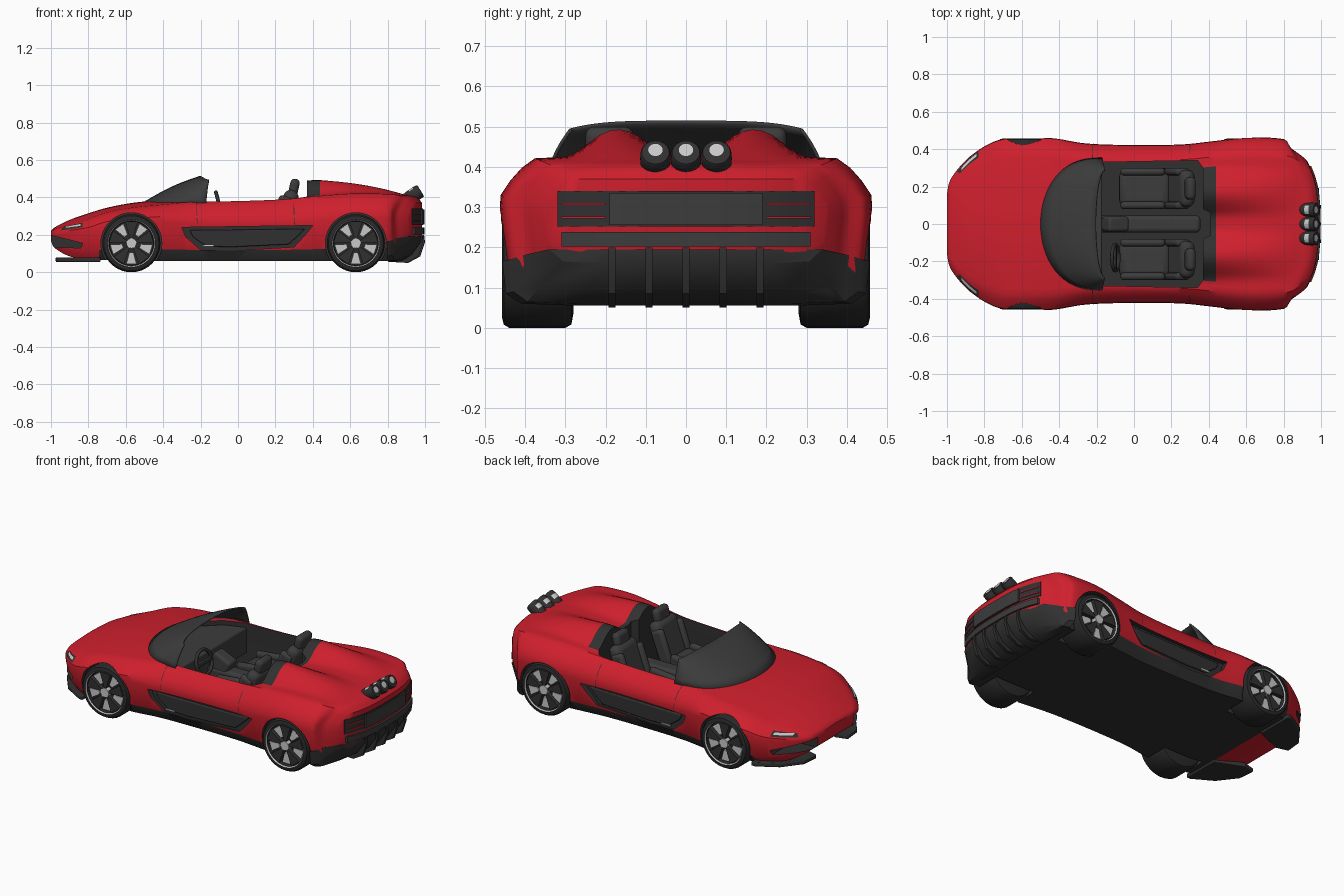
import bpy, bmesh, math
from mathutils import Vector, Matrix
from mathutils.bvhtree import BVHTree

if "Cube" in bpy.data.objects:
    bpy.data.objects.remove(bpy.data.objects["Cube"])

def material(name, r, g, b):
    m = bpy.data.materials.new(name)
    m.use_nodes = True
    m.diffuse_color = (r, g, b, 1)
    m.node_tree.nodes["Principled BSDF"].inputs["Base Color"].default_value = (r, g, b, 1)
    return m

red = material("red paint", 0.62, 0.014, 0.026)
black = material("black trim", 0.03, 0.03, 0.03)
cabin = material("charcoal cabin", 0.045, 0.045, 0.045)
rubber = material("tyre rubber", 0.022, 0.022, 0.022)
silver = material("silver metal", 0.58, 0.58, 0.58)

def loft(bm, rings, index=0, strip_caps=False):
    """Join closed rings of points and cap both ends."""
    rows = [[bm.verts.new(p) for p in ring] for ring in rings]
    n = len(rows[0])
    faces = [bm.faces.new((a[i], a[(i + 1) % n], b[(i + 1) % n], b[i]))
             for a, b in zip(rows, rows[1:]) for i in range(n)]
    for row in (rows[0], rows[-1]):
        if strip_caps:
            h = n // 2
            caps = [(row[j], row[j + 1], row[h - 1 - j], row[(h - j) % n]) for j in range(-(h // 2), h // 2)]
        else:
            caps = [row]
        faces += [bm.faces.new(tuple(dict.fromkeys(c))) for c in caps]
    for f in faces:
        f.material_index = index

def prism(bm, outline, axis, lo, hi, index=0):
    """Extrude a flat outline along y or z."""
    put = (lambda u, v, t: (u, t, v)) if axis == "y" else (lambda u, v, t: (u, v, t))
    loft(bm, [[put(u, v, t) for u, v in outline] for t in (lo, hi)], index)

def circle(cx, cz, r, n=40):
    return [(cx + r * math.cos(i * math.tau / n), cz + r * math.sin(i * math.tau / n)) for i in range(n)]

def smooth(ob, angle=35):
    bpy.ops.object.select_all(action="DESELECT")
    bpy.context.view_layer.objects.active = ob
    ob.select_set(True)
    bpy.ops.object.shade_smooth_by_angle(angle=math.radians(angle))

def finish(name, bm, mats, bevel=0, recalc=True):
    if recalc:
        bmesh.ops.recalc_face_normals(bm, faces=bm.faces)
    me = bpy.data.meshes.new(name)
    bm.to_mesh(me)
    bm.free()
    for m in mats:
        me.materials.append(m)
    ob = bpy.data.objects.new(name, me)
    bpy.context.collection.objects.link(ob)
    if bevel:
        mod = ob.modifiers.new("soft edges", "BEVEL")
        mod.width, mod.segments = bevel, 3
    smooth(ob)
    return ob

def box(name, center, size, mat, bevel=0.0, tilt=0):
    bm = bmesh.new()
    bmesh.ops.create_cube(bm, size=1, matrix=Matrix.Translation(center)
                          @ Matrix.Rotation(math.radians(tilt), 4, "Y") @ Matrix.Diagonal((*size, 1)))
    finish(name, bm, [mat], bevel)

def solid(name, outline, axis, lo, hi, mat, bevel=0):
    bm = bmesh.new()
    prism(bm, outline, axis, lo, hi)
    finish(name, bm, [mat], bevel)

# Body stations: x, half width, floor, widest height, shoulder height, crown
stations = [Vector(s) for s in (
    (-1, .16, .17, .2, .215, .005), (-.98, .24, .13, .2, .23, .01), (-.9, .34, .085, .21, .255, .025),
    (-.8, .415, .07, .22, .285, .03), (-.7, .455, .065, .25, .32, .025), (-.57, .464, .06, .26, .345, .025),
    (-.42, .457, .06, .27, .36, .025), (-.25, .43, .06, .26, .375, .015), (0, .422, .06, .26, .38, .01),
    (.25, .425, .06, .26, .39, .01), (.4, .44, .06, .27, .405, .01), (.6, .462, .06, .29, .42, .01),
    (.75, .46, .06, .29, .42, .01), (.88, .44, .07, .28, .413, .005), (.95, .4, .12, .28, .398, .005),
    (.985, .35, .19, .28, .37, 0))]

def resample(pts, steps):
    """Smooth curve through all the stations."""
    out, ext = [], [pts[0]] + pts + [pts[-1]]
    for a, b, c, d in zip(ext, ext[1:], ext[2:], ext[3:]):
        for t in (k / steps for k in range(steps)):
            out.append(b + (c - a) * (t / 2) + (a * 2 - b * 5 + c * 4 - d) * (t * t / 2)
                       + (b * 3 - a - c * 3 + d) * (t ** 3 / 2))
    return out + [pts[-1]]

def tail_x(x, y):
    """Curve the tail forward towards its corners."""
    return x - .06 * min(1, max(0, (x - .75) / .2)) ** 2 * abs(y / .33) ** 3

def ring(x, half):
    return [(tail_x(x, y), y, z) for y, z in half] + [(tail_x(x, y), -y, z) for y, z in half[-2:0:-1]]

def section(s):
    x, w, floor, wide, top, crown = s
    rise = top - wide
    half = [(.8 * w * k / 15, floor) for k in range(15)]
    half += [(.88 * w, floor), (.97 * w, floor + .3 * (wide - floor)), (w, wide), (.993 * w, wide + .3 * rise),
             (.94 * w, wide + .58 * rise), (.88 * w, wide + .82 * rise), (.81 * w, top)]
    for k in range(14, -1, -1):
        y, hump = .8 * w * k / 15, 0
        if x > .35 and abs(y - .17) < .13:
            hump = .08 * max(0, 1 - max(0, x - .42) / .47) * math.cos((y - .17) / .13 * math.pi / 2) ** 1.2
        half.append((y, top + crown * (1 - (k / 15) ** 2) + hump))
    return ring(x, half)

bm = bmesh.new()
loft(bm, [section(s) for s in resample(stations, 5)], 0, True)
bmesh.ops.recalc_face_normals(bm, faces=bm.faces)
for f in bm.faces:
    c = f.calc_center_median()
    hood = .33 < c.x < .42 and abs(c.y) < .3 and c.z > .405
    f.material_index = int(hood or (c.x > -.75 and c.z < .1) or (c.x > .8 and c.z < .15))
skin = BVHTree.FromBMesh(bm)
body = finish("body_shell", bm, [red, black], recalc=False)

# Openings for cockpit, wheels, side panels and nose intakes
half_cowl = [(-.46, 0), (-.42, .18), (-.3, .29), (-.19, .33)]
half_rear = [(.34, .34), (.37, .3), (.37, .08), (.41, .06)]

def both(half):
    return half + [(x, -y) for x, y in reversed(half) if y]

panel = [(-.3, .24), (.4, .25), (.36, .2), (.3, .135), (-.05, .115), (-.2, .12), (-.28, .19)]
intake = [(-1.03, .205), (-.83, .155), (-.84, .13), (-1.03, .135)]
axles = {"front": -.57, "rear": .63}
bm = bmesh.new()
prism(bm, both(half_cowl + half_rear), "z", .11, .7, 1)
for s in (1, -1):
    for x in axles.values():
        prism(bm, circle(x, .155, .163, 48), "y", s * .26, s * .6, 1)
    prism(bm, panel, "y", s * .4, s * .6, 1)
    prism(bm, intake, "y", s * .17, s * .6, 1)
cutter = finish("opening_cutter", bm, [red, black])
mod = body.modifiers.new("openings", "BOOLEAN")
mod.operation, mod.solver, mod.object = "DIFFERENCE", "EXACT", cutter
bpy.context.view_layer.objects.active = body
bpy.ops.object.modifier_apply(modifier=mod.name)
bpy.data.objects.remove(cutter)
smooth(body)

def sheet(name, rows, mat, flip=False):
    """Open surface through rows of points."""
    bm = bmesh.new()
    rows = [[bm.verts.new(p) for p in row] for row in rows]
    for a, b in zip(rows, rows[1:]):
        for i in range(len(a) - 1):
            quad = (a[i], a[i + 1], b[i + 1], b[i])
            bm.faces.new(quad[::-1] if flip else quad)
    return finish(name, bm, [mat], recalc=False)

def side_plate(name, lower, upper, s, mat, lift):
    """Thin plate lying on the body side, between two edges given as x, z."""
    rows = []
    for j in range(5):
        a, b = (Vector(lower[i]).lerp(Vector(upper[i]), j / 4) for i in (0, 1))
        hits = [skin.ray_cast(Vector((p.x, s, p.y)), Vector((0, -s, 0))) for p in (a.lerp(b, i / 8) for i in range(9))]
        rows.append([h[0] + h[1] * lift for h in hits])
    sheet(name, rows, mat, s > 0)

def wheel(name, x, s):
    bm = bmesh.new()
    profile = ((.28, .12), (.285, .147), (.3, .155), (.44, .155), (.453, .147), (.458, .127), (.452, .121), (.425, .118))
    loft(bm, [[(u, s * y, v) for u, v in circle(x, .155, r)] for y, r in profile])
    for f in bm.faces:
        c = f.calc_center_median()
        f.material_index = int(abs(c.y) > .45 and math.hypot(c.x - x, c.z - .155) < .125)
    finish(name + "_tyre", bm, [rubber, silver])
    bm = bmesh.new()
    for k in range(10):
        index = k % 2
        spread, inner, outer, depth = ((.26, .02, .12, .452), (.22, .05, .114, .44))[index]
        a = k * math.tau / 10 + math.pi / 2
        pts = ((inner, -spread), (outer, -spread * 1.1), (outer, spread * 1.1), (inner, spread))
        pts = [(x + r * math.cos(a + d), .155 + r * math.sin(a + d)) for r, d in pts]
        prism(bm, pts, "y", s * .42, s * depth, index)
    prism(bm, circle(x, .155, .027, 20), "y", s * .42, s * .457, 1)
    finish(name + "_rim", bm, [black, silver])

for side, s in (("left", -1), ("right", 1)):
    for end, x in axles.items():
        wheel(f"{end}_{side}_wheel", x, s)
    # Side panel, lamps, door gaps and splitter
    inner = [(.05 + (x - .05) * .88, .185 + (z - .185) * .72) for x, z in panel]
    solid(f"{side}_side_panel", inner, "y", s * .39, s * .414, black, .006)
    box(f"{side}_panel_vent", (-.16, s * .414, .143), (.06, .006, .008), silver)
    side_plate(f"{side}_lamp_frame", ((-.945, .222), (-.83, .238)), ((-.93, .24), (-.83, .262)), s, black, .003)
    side_plate(f"{side}_headlamp", ((-.92, .233), (-.84, .244)), ((-.92, .241), (-.84, .253)), s, silver, .006)
    for x in (-.22, .3):
        side_plate(f"{side}_door_gap", ((x, .255), (x + .004, .255)), ((x - .004, .37), (x, .37)), s, black, .002)
    blade = [(-.975, .15), (-.965, .25), (-.88, .36), (-.76, .43), (-.735, .43), (-.735, .2), (-.9, .13)]
    solid(f"{side}_splitter", [(x, s * y) for x, y in blade], "z", .055, .08, black, .005)
    # Seats
    y = s * .19
    for name, x, dy, z, size, bevel, tilt in (
            ("seat_cushion", .06, 0, .2, (.28, .2, .1), .04, -6), ("seat_back", .25, 0, .31, (.08, .2, .27), .035, 20),
            ("headrest", .3, 0, .455, (.05, .12, .09), .022, 12), ("seat_bolster", .05, .09, .225, (.24, .04, .1), .018, -6),
            ("back_bolster", .225, .09, .3, (.08, .04, .22), .018, 20)):
        for k in ((1, -1) if dy else (1,)):
            box(f"{side}_{name}", (x, y + k * dy, z), size, cabin, bevel, tilt)

# Windscreen wrapping round the cowl
columns = []
for a in (math.radians(-90 + 180 * i / 32) for i in range(33)):
    sa, ca = math.sin(a), max(0, math.cos(a))
    base = skin.ray_cast(Vector((-.17 - .33 * ca ** .8, .355 * sa, 1)), Vector((0, 0, -1)))[0]
    top = Vector((-.155 - .05 * ca, .29 * sa, .515 - .02 * sa ** 4))
    columns.append([base.lerp(top, j / 6) + Vector((0, 0, .012 * math.sin(math.pi * j / 6))) for j in range(7)])
sheet("windscreen", columns, cabin).modifiers.new("thickness", "SOLIDIFY").thickness = .008

# Dashboard, tunnel and steering
solid("dashboard", both(half_cowl + [(-.17, .33)]), "z", .2, .355, cabin, .01)
box("centre_tunnel", (.08, 0, .18), (.55, .09, .17), cabin, .02)
box("gear_console", (-.1, 0, .29), (.12, .08, .1), cabin, .015, 25)
bpy.ops.mesh.primitive_torus_add(location=(-.1, -.18, .36), rotation=(0, math.radians(75), 0),
                                 major_radius=.07, minor_radius=.01, major_segments=32, minor_segments=8)
bpy.context.object.name = "steering_wheel"
bpy.context.object.data.materials.append(black)
smooth(bpy.context.object, 60)
box("steering_spoke", (-.1, -.18, .36), (.015, .13, .025), black, .005, -15)

def tail_bar(name, y0, y1, z0, z1, mat, lift):
    ys = [y0 + (y1 - y0) * i / 12 for i in range(13)]
    outline = [(tail_x(.985, y) + lift, y) for y in ys] + [(tail_x(.97, y), y) for y in reversed(ys)]
    solid(name, outline, "z", z0, z1, mat)

# Tail: grille, lamp bar, slats
tail_bar("tail_grille", -.32, .32, .252, .34, black, .004)
tail_bar("tail_centre_plate", -.19, .19, .255, .335, cabin, .011)
tail_bar("tail_lamp_bar", -.31, .31, .202, .238, cabin, .012)
for s in (1, -1):
    for z in (.272, .305):
        tail_bar("tail_slat", s * .2, s * .31, z, z + .005, red, .008)

# Diffuser and fins
bm = bmesh.new()
rings = []
for x, w, lo, hi in ((.81, .457, .055, .165), (.88, .438, .06, .17), (.945, .407, .095, .18), (.99, .34, .16, .195)):
    rings.append(ring(x, [(0, lo), (.3 * w, lo), (.6 * w, lo), (.9 * w, lo + .005), (.98 * w, lo + .03),
                          (w, hi), (.6 * w, hi), (.3 * w, hi), (0, hi)]))
loft(bm, rings, 0, True)
finish("diffuser", bm, [black])
fin = [(.82, .055), (.91, .05), (.975, .085), (1, .16), (.995, .2), (.9, .17)]
for y in (-.184, -.092, 0, .092, .184):
    solid("diffuser_fin", [(tail_x(x, y), z) for x, z in fin], "y", y - .009, y + .009, black)

# Three exhaust pipes on the tail deck
for k in (-1, 0, 1):
    bm = bmesh.new()
    place = Matrix.Translation((.942, k * .076, .415)) @ Matrix.Rotation(math.radians(-32), 4, "Y")
    profile = ((-.045, .034), (-.015, .037), (.012, .038), (.035, .037), (.04, .034), (.041, .018))
    loft(bm, [[place @ Vector((x, u, v)) for u, v in circle(0, .4 * (.034 - min(r, .034)), r, 28)] for x, r in profile])
    for i, f in enumerate(bm.faces):
        f.material_index = int(i == len(bm.faces) - 1 or (28 <= i < 56 and 4 <= i - 28 < 10))
    finish("exhaust_pipe", bm, [black, silver])
